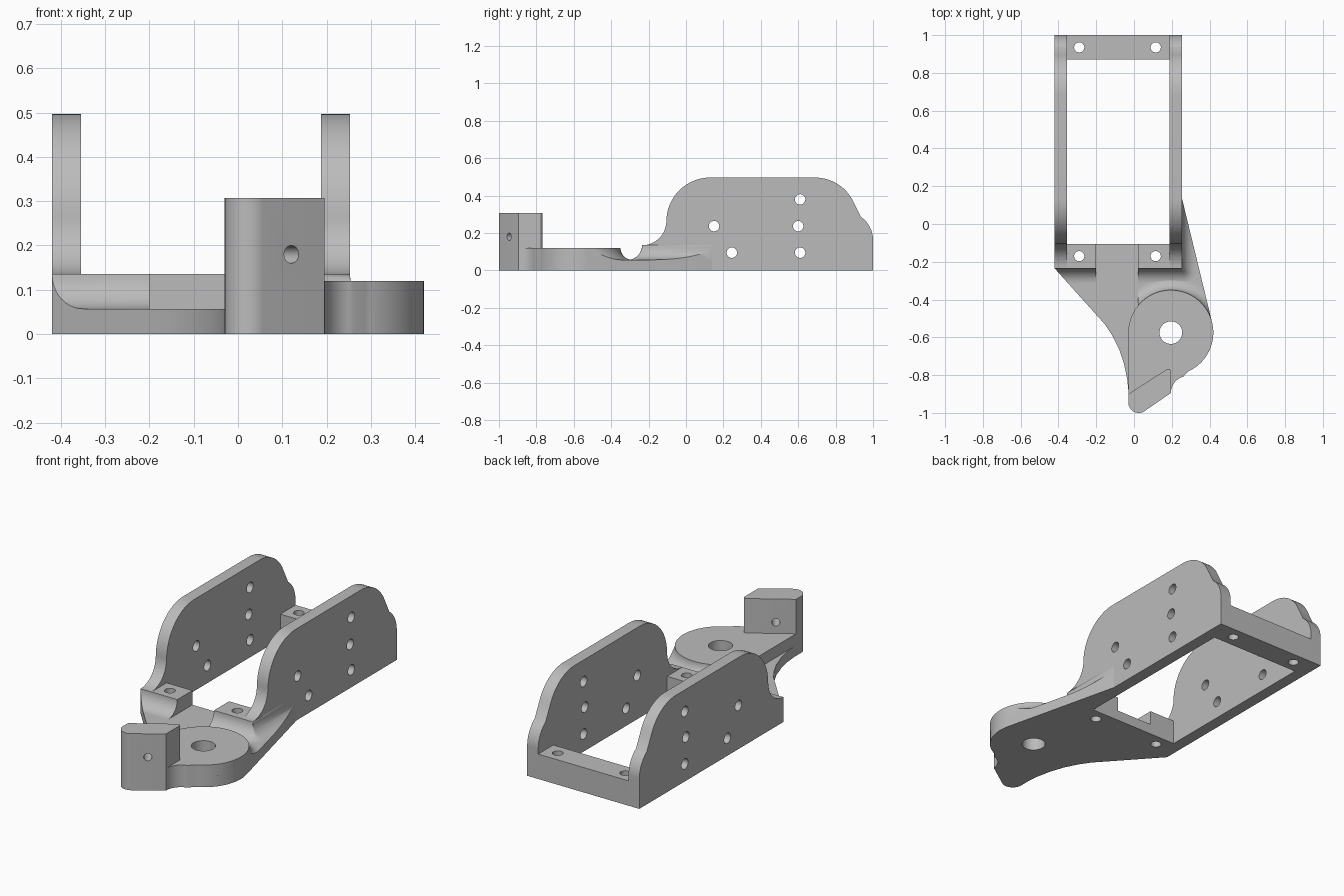
import bpy, bmesh
from math import cos, sin, radians
from mathutils import Vector

if "Cube" in bpy.data.objects:
    bpy.data.objects.remove(bpy.data.objects["Cube"])

GREY = (0.5, 0.5, 0.5, 1)
grey = bpy.data.materials.new("plain_grey")
grey.use_nodes = True
grey.diffuse_color = GREY
grey.node_tree.nodes["Principled BSDF"].inputs["Base Color"].default_value = GREY


def arc(cx, cy, r, a, b, n=16):
    steps = [radians(a + (b - a) * i / n) for i in range(n + 1)]
    return [(cx + r * cos(t), cy + r * sin(t)) for t in steps]


def loft(name, rings):
    """Solid skinned through equal rings of points, capped at both ends."""
    bm = bmesh.new()
    rows = [[bm.verts.new(p) for p in ring] for ring in rings]
    for low, high in zip(rows, rows[1:]):
        for i in range(len(low)):
            j = (i + 1) % len(low)
            bm.faces.new((low[i], low[j], high[j], high[i]))
    bm.faces.new(rows[0][::-1])
    bm.faces.new(rows[-1])
    bmesh.ops.remove_doubles(bm, verts=bm.verts, dist=1e-5)
    bmesh.ops.recalc_face_normals(bm, faces=bm.faces)
    mesh = bpy.data.meshes.new(name)
    bm.to_mesh(mesh)
    bm.free()
    obj = bpy.data.objects.new(name, mesh)
    mesh.materials.append(grey)
    bpy.context.collection.objects.link(obj)
    return obj


def slab(name, outline, z0, z1):
    return loft(name, [[(x, y, z) for x, y in outline] for z in (z0, z1)])


def box(name, x0, x1, y0, y1, z0, z1):
    return slab(name, [(x0, y0), (x1, y0), (x1, y1), (x0, y1)], z0, z1)


def sweep(name, profile, frames):
    """Profile of (outward distance, height) carried along (origin, direction) frames."""
    return loft(name, [[(o[0] + u[0] * d, o[1] + u[1] * d, z) for d, z in profile]
                       for o, u in frames])


def rod(centre, axis, r, half=0.3):
    """Round cutter for a hole."""
    c, a = Vector(centre), Vector(axis).normalized()
    u = a.orthogonal().normalized()
    v = a.cross(u)
    circle = arc(0, 0, r, 0, 360, 32)[:-1]
    rod_obj = loft("hole_cutter", [[c + u * p + v * q + a * s for p, q in circle]
                                   for s in (-half, half)])
    rod_obj.hide_render = True
    return rod_obj


def boolean(obj, cutter, operation="DIFFERENCE"):
    mod = obj.modifiers.new("cut", "BOOLEAN")
    mod.operation, mod.solver, mod.object = operation, "EXACT", cutter
    bpy.context.view_layer.update()
    bpy.context.view_layer.objects.active = obj
    bpy.ops.object.modifier_apply(modifier=mod.name)
    bpy.data.objects.remove(cutter)


FLOOR, BAR, PIVOT = 0.057, 0.135, 0.12
CX, CY, R = 0.195, -0.575, 0.225
parts = []

# Side plates with rounded tops and mounting holes
side = [(1, 0)] + arc(0.85, 0.163, 0.15, 0, 55) + arc(0.69, 0.27, 0.227, 25, 90)
side += arc(0.13, 0.262, 0.235, 90, 180) + arc(-0.235, 0.265, 0.13, 0, -90)
side += [(-0.235, 0)]
for name, x0, x1 in (("right_side_plate", -0.42, -0.355), ("left_side_plate", 0.187, 0.253)):
    plate = loft(name, [[(x, y, z) for y, z in side] for x in (x0, x1)])
    for y, z in ((0.15, 0.237), (0.245, 0.095), (0.61, 0.38), (0.6, 0.237), (0.61, 0.095)):
        boolean(plate, rod((x0, y, z), (1, 0, 0), 0.028))
    parts.append(plate)

# Outlines shared by the base, pivot and tab
tab_front = arc(0.025, -0.945, 0.055, 180, 304) + [(CX, -0.895)]
notch = arc(0.285, -0.895, 0.09, 180, 105, 10)
rim = arc(CX, CY, R, -66, 180, 64)
tangent = arc(CX, CY, R, -66, 13.7, 24)

# Thin base joining the frame to the pivot
base_outline = [(-0.40, -0.105), (-0.42, -0.235), (-0.2, -0.48), (-0.155, -0.53),
                (-0.118, -0.585), (-0.08, -0.66), (-0.053, -0.74), (-0.036, -0.82),
                (-0.03, -0.88)]
base_outline += tab_front + notch + tangent
base_outline += [(0.253, 0.14), (0.22, 0.14), (0.22, -0.105)]
base = slab("base_web", base_outline, 0, FLOOR)
boolean(base, rod((CX, CY, 0), (0, 0, 1), 0.06))

# Raised round pivot pad
pivot = slab("pivot_pad", tab_front + notch + rim, 0.05, PIVOT)
boolean(pivot, rod((CX, CY, 0), (0, 0, 1), 0.06))

# Upright tab with a cross hole
tab_outline = tab_front + [(CX, -0.776), (0.188, -0.767), (0.175, -0.768), (-0.03, -0.9)]
tab = slab("upright_tab", tab_outline, 0.11, 0.307)
boolean(tab, rod((0.12, -0.945, 0.18), (0.56, -0.83, 0), 0.02))

# Cross bar and front blocks with screw holes
rear = box("rear_cross_bar", -0.36, 0.19, 0.87, 1, 0, BAR)
for x in (-0.29, 0.115):
    boolean(rear, rod((x, 0.935, 0), (0, 0, 1), 0.027))
parts += [base, pivot, tab, rear]
for name, x0, x1, hole in (("right_front_block", -0.36, -0.2, -0.29),
                           ("left_front_block", 0.02, 0.19, 0.115)):
    block = box(name, x0, x1, -0.235, -0.105, 0.05, BAR)
    for obj in (block, base):
        boolean(obj, rod((hole, -0.17, 0), (0, 0, 1), 0.027))
    parts.append(block)


def cove(top, inner):
    r = top - FLOOR
    return [(inner, 0.05), (inner, top)] + arc(r, top, r, 180, 270, 12) + [(r, 0.05)]


# Coves blending blocks, side plate and pivot into the base
right_cove = sweep("right_cove", cove(BAR, -0.01),
                   [((x, -0.235), (0, -1)) for x in (-0.42, -0.2)])
boolean(right_cove, slab("clip", [(-0.42, -0.2), (-0.42, -0.235), (-0.2, -0.48), (-0.2, -0.2)],
                         0, 0.2), "INTERSECT")
turn = [((0.253, -0.235), d) for d in arc(0, 0, 1, -90, 0, 12)]
left_cove = sweep("left_cove", cove(BAR, 0),
                  [((0.02, -0.235), (0, -1))] + turn + [((0.253, 0.14), (1, 0))])
ring = zip(arc(CX, CY, R, 10, 160, 40), arc(0, 0, 1, 10, 160, 40))
pivot_cove = sweep("pivot_cove", cove(PIVOT, -0.02), list(ring))
for obj in (left_cove, pivot_cove):
    clip = slab("clip", [(0.02, -0.62), tangent[-1], (0.253, 0.14), (0.02, 0.14)], 0, 0.2)
    boolean(obj, clip, "INTERSECT")
parts += [right_cove, left_cove, pivot_cove]

# Smooth curves, sharp edges
bpy.ops.object.select_all(action="DESELECT")
for obj in parts:
    obj.select_set(True)
bpy.context.view_layer.objects.active = parts[0]
bpy.ops.object.shade_smooth_by_angle(angle=radians(30))
